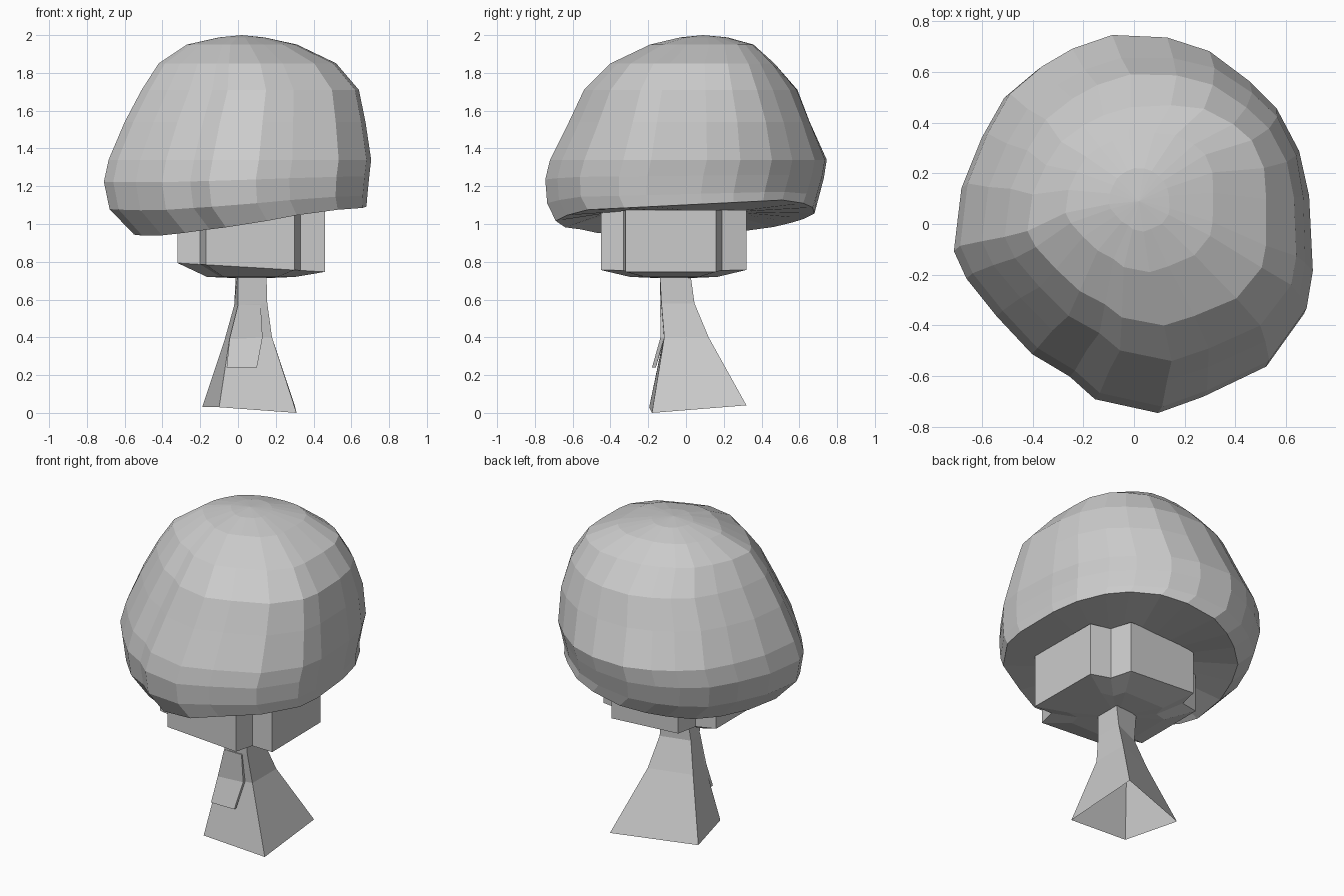
import bpy, bmesh


def make(name, bm):
    bmesh.ops.recalc_face_normals(bm, faces=bm.faces)
    me = bpy.data.meshes.new(name)
    bm.to_mesh(me)
    bm.free()
    ob = bpy.data.objects.new(name, me)
    bpy.context.collection.objects.link(ob)
    return ob


def loft(name, rings, bottom=None, top=None, closed=True):
    """Skin a stack of equal-length rings; close ends with a fan or one face."""
    bm = bmesh.new()
    loops = [[bm.verts.new(p) for p in r] for r in rings]
    n = len(loops[0])
    for a, b in zip(loops, loops[1:]):
        for i in range(n):
            j = (i + 1) % n
            bm.faces.new((a[i], a[j], b[j], b[i]))
    for loop, tip in ((loops[0], bottom), (loops[-1], top)):
        if tip is not None:
            t = bm.verts.new(tip)
            for i in range(n):
                bm.faces.new((loop[i], loop[(i + 1) % n], t))
        elif closed:
            bm.faces.new(loop)
    return make(name, bm)


# Leafy crown: one plan outline refitted to the silhouette at each height
outline = [(-.1, .745), (.12, .735), (.29, .68), (.45, .56), (.56, .45), (.65, .28),
           (.69, .1), (.705, -.2), (.68, -.35), (.53, -.56), (.28, -.68), (.1, -.745),
           (-.15, -.69), (-.25, -.6), (-.4, -.51), (-.54, -.36), (-.66, -.21),
           (-.71, -.1), (-.68, .15), (-.6, .35), (-.51, .51), (-.38, .62), (-.26, .69)]
# x min, x max, y min, y max, z, rim tilt, back-right bulge
levels = [(-.30, .40, -.42, .32, 1.06, .2, 0),
          (-.55, .68, -.69, .68, 1.025, 1, 0),
          (-.68, .685, -.735, .70, 1.12, .5, 0),
          (-.71, .695, -.745, .73, 1.24, .2, 0),
          (-.685, .705, -.72, .745, 1.34, 0, 0),
          (-.60, .675, -.62, .655, 1.54, 0, .02),
          (-.51, .64, -.54, .59, 1.71, 0, .01),
          (-.42, .52, -.40, .46, 1.85, 0, .04),
          (-.27, .31, -.19, .35, 1.95, 0, .03),
          (-.10, .14, -.03, .22, 1.988, 0, 0)]


def crown_ring(x0, x1, y0, y1, z, tilt, bulge):
    ring = []
    for px, py in outline:
        x = x0 + (px + .71) / 1.415 * (x1 - x0)
        y = y0 + (py + .745) / 1.49 * (y1 - y0)
        push = bulge * 4 * max(px, 0) * max(py, 0)
        lean = .17 * max(-.45, min(.45, x)) + .05 * y
        ring.append((x + push, y + push, z + tilt * lean))
    return ring


loft("crown", [crown_ring(*l) for l in levels], bottom=(.05, -.05, 1.07), top=(.02, .09, 2.0))

# Lower foliage: plus-shaped block with a shallow bulging underside
plus = [(-.17, -.45), (.30, -.45), (.33, -.33), (.46, -.32), (.455, .16), (.33, .19),
        (.29, .32), (-.17, .32), (-.20, .19), (-.32, .16), (-.32, -.31), (-.20, -.33)]
cx, cy = .07, -.065
loft("lower_foliage",
     [[(cx + (x - cx) * .6, cy + (y - cy) * .6, .72) for x, y in plus],
      [(x, y, .77 - .06 * (x - cx)) for x, y in plus],
      [(x, y, 1.075) for x, y in plus]], bottom=(cx, cy, .71))

# Trunk: four-sided open shell, flaring to the ground
trunk = [[(-.10, -.195, .03), (.31, -.18, 0), (.30, .32, .04), (-.19, .15, .03)],
         [(-.045, -.12, .39), (.18, -.115, .40), (.18, .12, .40), (-.07, .03, .39)],
         [(0, -.135, .57), (.155, -.13, .58), (.15, .045, .58), (-.02, -.02, .57)],
         [(0, -.14, .76), (.15, -.14, .76), (.15, .02, .76), (-.01, .01, .76)]]
loft("trunk", trunk, closed=False)

# Bark flap on the front of the trunk
front = [[(-.06, -.18, .24), (.10, -.18, .24)],
         [(-.045, -.135, .39), (.13, -.135, .40)],
         [(0, -.137, .57), (.12, -.137, .57)]]
loft("bark_flap", [[a, b, (b[0], b[1] + .02, b[2]), (a[0], a[1] + .02, a[2])] for a, b in front])
